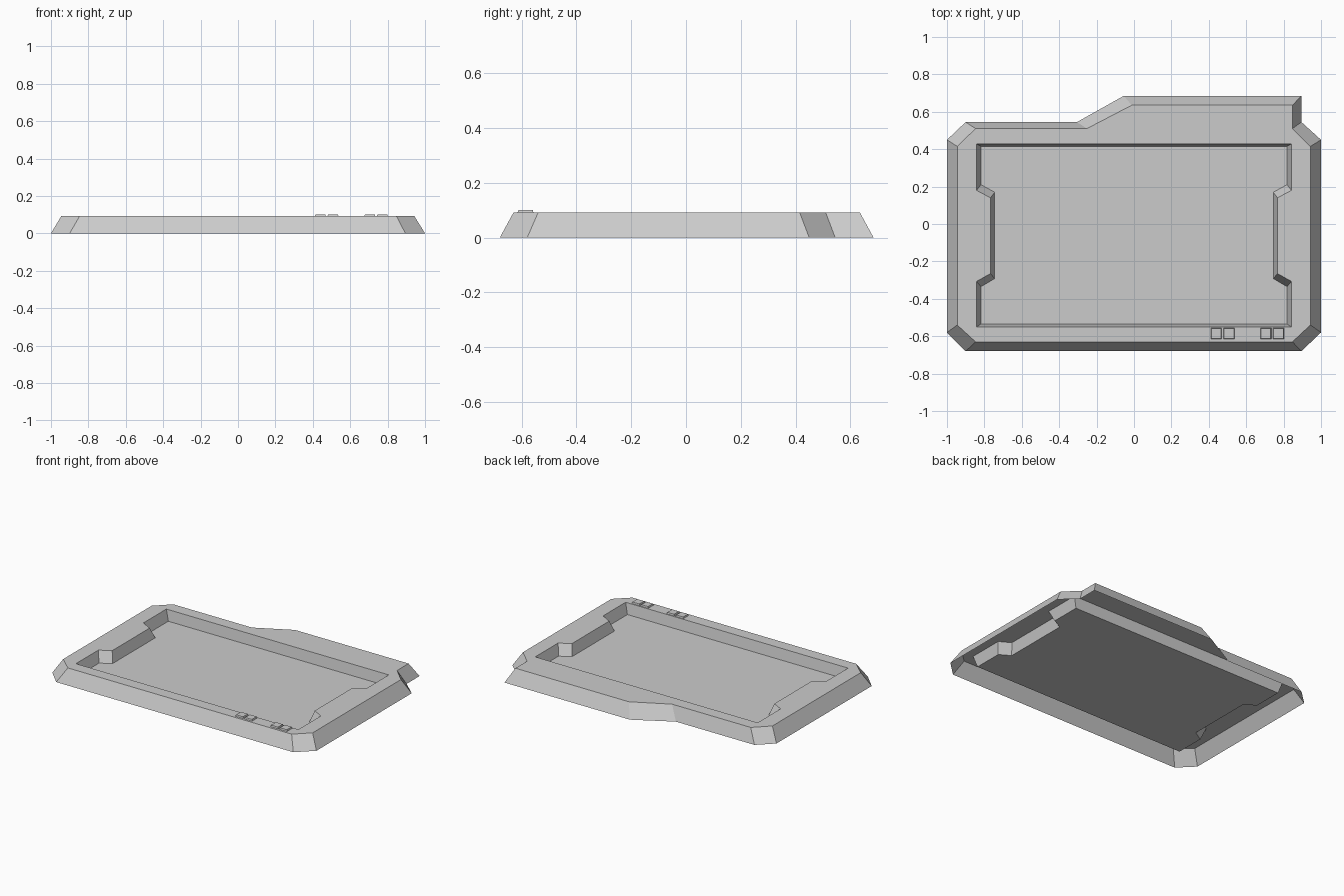
import bpy, bmesh

if "Cube" in bpy.data.objects:
    bpy.data.objects.remove(bpy.data.objects["Cube"])

TOP, FLOOR = 0.092, 0.02


def ring(bm, pts, z):
    return [bm.verts.new((x, y, z)) for x, y in pts]


def bridge(bm, lower, upper):
    # quads between two counter-clockwise loops, facing outwards
    n = len(lower)
    for i in range(n):
        j = (i + 1) % n
        bm.faces.new((lower[i], lower[j], upper[j], upper[i]))


def loop_edges(bm, vs):
    return [bm.edges.get((vs[i - 1], vs[i])) for i in range(len(vs))]


def finish(bm, name):
    me = bpy.data.meshes.new(name)
    bm.to_mesh(me)
    bm.free()
    ob = bpy.data.objects.new(name, me)
    bpy.context.collection.objects.link(ob)
    return ob


def mirrored(left):
    # left half runs top to bottom; add the right half bottom to top
    return left + [(-x, y) for x, y in reversed(left)]


# Outer outlines at the base and at the top edge (counter-clockwise)
base = [(-1, .45), (-1, -.58), (-.9, -.68), (.895, -.68), (1, -.58), (1, .45),
        (.895, .545), (.895, .685), (-.055, .685), (-.305, .545), (-.9, .545)]
crest = [(-.945, .415), (-.945, -.54), (-.847, -.63), (.847, -.63), (.943, -.54),
         (.943, .415), (.847, .51), (.847, .635), (-.012, .635), (-.252, .51),
         (-.847, .51)]
# Recess outlines at the rim and at the sunken floor
rim = mirrored([(-.842, .428), (-.842, .18), (-.767, .14), (-.767, -.265),
                (-.842, -.307), (-.842, -.55)])
floor = mirrored([(-.818, .415), (-.818, .21), (-.745, .17), (-.745, -.292),
                  (-.818, -.335), (-.818, -.535)])

# Panel shell: sloped sides, top frame, recess walls and floor, open underneath
bm = bmesh.new()
b, c = ring(bm, base, 0), ring(bm, crest, TOP)
r, f = ring(bm, rim, TOP), ring(bm, floor, FLOOR)
bridge(bm, b, c)
bridge(bm, r, f)
bm.faces.new(f)
frame = bmesh.ops.triangle_fill(
    bm, use_beauty=True, edges=loop_edges(bm, c) + loop_edges(bm, r))
for face in frame["geom"]:
    if isinstance(face, bmesh.types.BMFace):
        face.normal_update()
        if face.normal.z < 0:
            face.normal_flip()
# merge the frame triangles back into clean flat faces
bmesh.ops.dissolve_limit(bm, angle_limit=0.01, verts=bm.verts, edges=bm.edges)
finish(bm, "panel_shell")

# Four small raised buttons on the front edge
for i, x in enumerate((.44, .508, .705, .772)):
    bm = bmesh.new()
    y, h, t = -.586, .029, .026
    corners = [(-1, -1), (1, -1), (1, 1), (-1, 1)]
    lo = ring(bm, [(x + h * u, y + h * v) for u, v in corners], TOP)
    hi = ring(bm, [(x + t * u, y + t * v) for u, v in corners], TOP + .01)
    bridge(bm, lo, hi)
    bm.faces.new(hi)
    finish(bm, f"button_{i + 1}")
